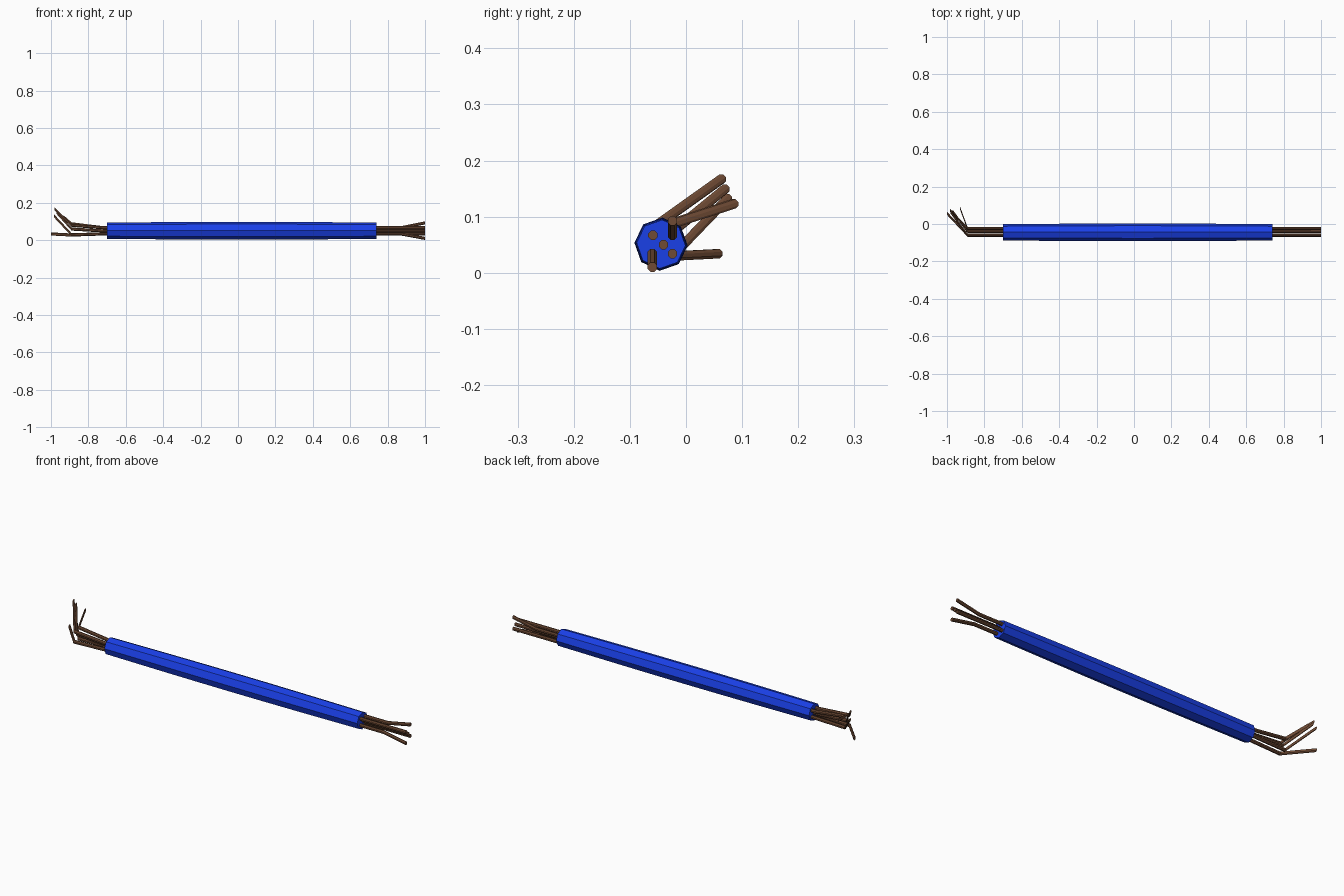
import bpy, bmesh, math

if "Cube" in bpy.data.objects:
    bpy.data.objects.remove(bpy.data.objects["Cube"])


def material(name, rgb):
    m = bpy.data.materials.new(name)
    m.diffuse_color = (*rgb, 1)
    m.use_nodes = True
    m.node_tree.nodes["Principled BSDF"].inputs["Base Color"].default_value = m.diffuse_color
    return m


def tube(name, stations, sides, mat, turn=0.0):
    """Loft upright rings (x, y, z, radius) along x and cap both ends."""
    bm = bmesh.new()
    rings = []
    for x, y, z, r in stations:
        ring = []
        for i in range(sides):
            a = turn + 2 * math.pi * i / sides
            ring.append(bm.verts.new((x, y + r * math.cos(a), z + r * math.sin(a))))
        rings.append(ring)
    for a, b in zip(rings, rings[1:]):
        for i in range(sides):
            j = (i + 1) % sides
            bm.faces.new((a[i], a[j], b[j], b[i]))
    bm.faces.new(rings[0])
    bm.faces.new(rings[-1])
    bmesh.ops.recalc_face_normals(bm, faces=bm.faces)
    mesh = bpy.data.meshes.new(name)
    bm.to_mesh(mesh)
    bm.free()
    mesh.materials.append(mat)
    ob = bpy.data.objects.new(name, mesh)
    bpy.context.collection.objects.link(ob)
    return ob


blue = material("blue_plastic", (0.01, 0.05, 0.8))
copper = material("copper", (0.16, 0.07, 0.035))

# Eight-sided sheath, slightly fuller in the middle
sheath = []
for i in range(9):
    t = i / 8
    sheath.append((-0.70 + 1.44 * t, -0.0445, 0.051,
                   0.0435 + 0.004 * math.sin(math.pi * t)))
tube("sheath", sheath, 8, blue, math.radians(-3))

# Five wires: (y, z) in sheath, left knee z, left tip, right tip z
wires = [
    (-0.059, 0.067, 0.080, (-0.98, 0.063, 0.167), 0.067),
    (-0.024, 0.067, 0.088, (-0.93, 0.085, 0.123), 0.093),
    (-0.040, 0.050, 0.060, (-0.97, 0.069, 0.149), 0.050),
    (-0.024, 0.034, 0.030, (-0.985, 0.074, 0.132), 0.034),
    (-0.060, 0.034, 0.028, (-1.00, 0.057, 0.034), 0.010),
]
R = 0.009
for n, (y, z, knee, tip, end) in enumerate(wires, 1):
    tube(f"wire_{n}", [
        (*tip, R),
        (-0.89, y, knee, R),
        (-0.72, y, z, R),
        (0.87, y, z, R),
        (1.00, y, end, R),
    ], 8, copper, math.pi / 8)
